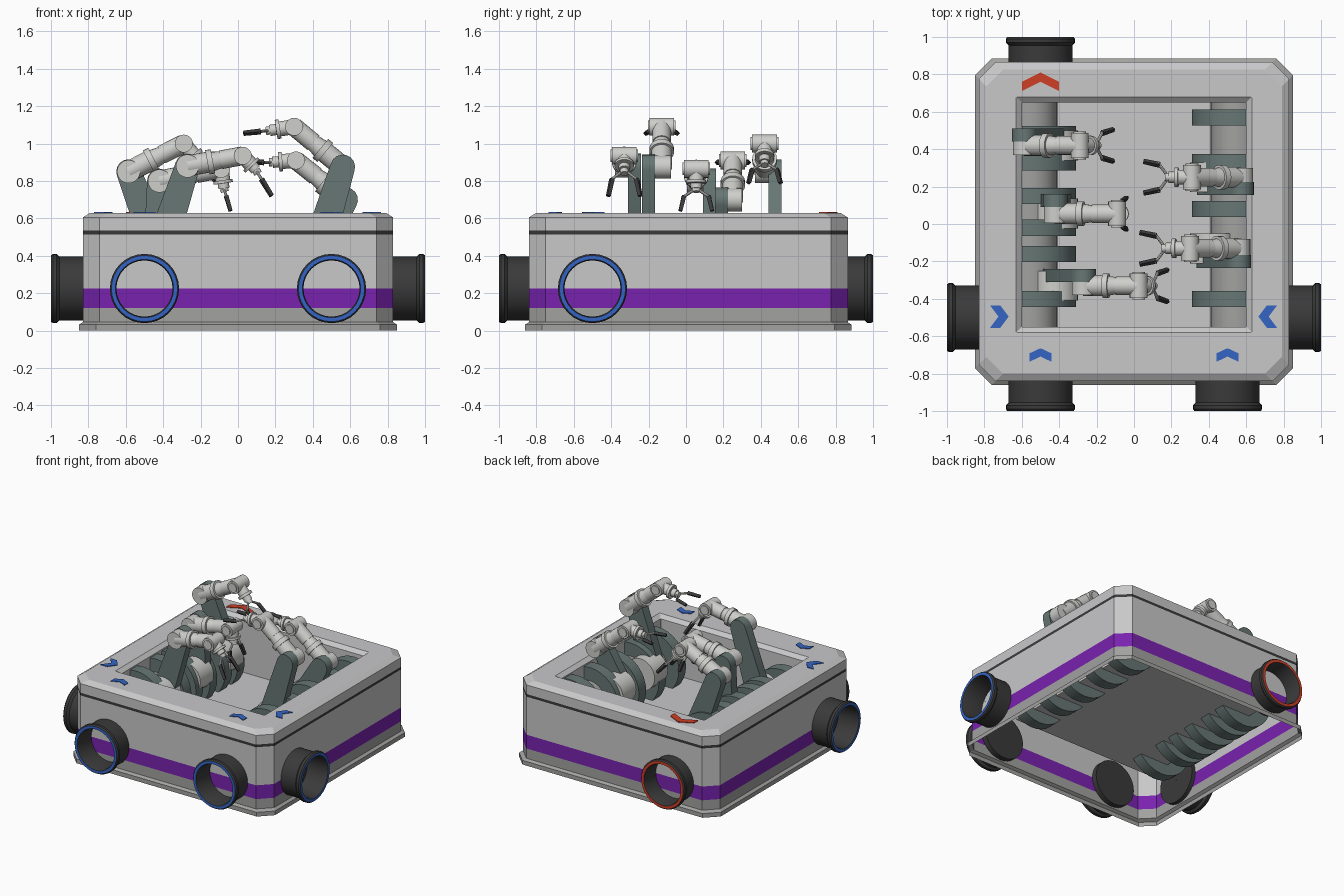
import bpy, bmesh, math
from mathutils import Vector, Matrix

if "Cube" in bpy.data.objects:
    bpy.data.objects.remove(bpy.data.objects["Cube"])


def material(name, rgb):
    m = bpy.data.materials.new(name)
    m.diffuse_color = (*rgb, 1)
    m.use_nodes = True
    m.node_tree.nodes["Principled BSDF"].inputs["Base Color"].default_value = m.diffuse_color
    return m


LIGHT = material("light grey", (0.58, 0.58, 0.59))
MID = material("mid grey", (0.36, 0.36, 0.355))
DARK = material("charcoal", (0.042, 0.042, 0.042))
PURPLE = material("purple", (0.19, 0.016, 0.43))
GREEN = material("grey green", (0.135, 0.185, 0.175))
BLUE = material("blue", (0.035, 0.13, 0.55))
RED = material("red", (0.62, 0.05, 0.02))
ARM = material("arm white", (0.62, 0.62, 0.60))


def finish(bm, name, mats, smooth=True):
    me = bpy.data.meshes.new(name)
    bm.normal_update()
    bm.to_mesh(me)
    bm.free()
    ob = bpy.data.objects.new(name, me)
    bpy.context.collection.objects.link(ob)
    for m in mats:
        me.materials.append(m)
    if smooth:
        bpy.ops.object.select_all(action='DESELECT')
        ob.select_set(True)
        bpy.context.view_layer.objects.active = ob
        bpy.ops.object.shade_smooth_by_angle(angle=math.radians(35))
    return ob


def add_rod(bm, p0, p1, r0, r1=None, seg=20):
    """Cylinder or cone between two points."""
    p0, p1 = Vector(p0), Vector(p1)
    d = p1 - p0
    rot = d.to_track_quat('Z', 'Y').to_matrix().to_4x4()
    bmesh.ops.create_cone(bm, cap_ends=True, segments=seg, radius1=r0,
                          radius2=r0 if r1 is None else r1, depth=d.length,
                          matrix=Matrix.Translation((p0 + p1) / 2) @ rot)


def add_prism(bm, pts, offset):
    """Polygon extruded by a vector."""
    f = bm.faces.new([bm.verts.new(p) for p in pts])
    new = bmesh.ops.extrude_face_region(bm, geom=[f])['geom']
    bmesh.ops.translate(bm, verts=[v for v in new if isinstance(v, bmesh.types.BMVert)], vec=offset)
    bmesh.ops.recalc_face_normals(bm, faces=bm.faces)


# --- housing: stacked chamfered rings, from foot flange over the rim into the well
def ring(bm, z, x, y0, y1, c):
    pts = [(x - c, y0), (x, y0 + c), (x, y1 - c), (x - c, y1),
           (-x + c, y1), (-x, y1 - c), (-x, y0 + c), (-x + c, y0)]
    return [bm.verts.new((px, py, z)) for px, py in pts]


def wall(z, out=0.0):
    return (z, 0.83 + out, -0.84 - out, 0.865 + out, 0.09)


rings = [wall(0, .02), wall(.032, .02), wall(.045), wall(.12), wall(.225), wall(.515),
         wall(.535), wall(.605), wall(.63, -.04),
         (.63, .63, -.58, .68, .002), (.605, .60, -.55, .65, .002), (.21, .60, -.55, .65, .002)]
band_mats = [1, 1, 1, 2, 0, 3, 0, 0, 0, 0, 0]
bm = bmesh.new()
loops = [ring(bm, *r) for r in rings]
for a, b, m in zip(loops, loops[1:], band_mats):
    for i in range(8):
        j = (i + 1) % 8
        bm.faces.new((a[i], a[j], b[j], b[i])).material_index = m
bm.faces.new(loops[-1])
finish(bm, "housing", [LIGHT, MID, PURPLE, DARK], smooth=False)


# --- round ports: lathed profile (radius, distance from the centre)
def port(name, x, y, angle, colour, seg=32):
    prof = [(.001, .80), (.17, .80), (.17, .955), (.185, .97), (.185, .99), (.177, 1.0),
            (.156, 1.0), (.15, .985), (.15, .83), (.001, .83)]
    bm = bmesh.new()
    rows = [[bm.verts.new((r * math.cos(2 * math.pi * k / seg), -t,
                           r * math.sin(2 * math.pi * k / seg))) for k in range(seg)]
            for r, t in prof]
    for n, (a, b) in enumerate(zip(rows, rows[1:])):
        for k in range(seg):
            j = (k + 1) % seg
            bm.faces.new((a[k], a[j], b[j], b[k])).material_index = 1 if n == 5 else 0
    bmesh.ops.recalc_face_normals(bm, faces=bm.faces)
    bm.transform(Matrix.Translation((x, y, .225)) @ Matrix.Rotation(angle, 4, 'Z'))
    finish(bm, name, [DARK, colour])


port("front_left_port", -.5, 0, 0, BLUE)
port("front_right_port", .5, 0, 0, BLUE)
port("right_port", 0, -.5, math.pi / 2, BLUE)
port("left_port", 0, -.5, -math.pi / 2, BLUE)
port("back_port", -.5, 0, math.pi, RED)


# --- direction arrows on the rim
def arrow(name, x, y, angle, w, h, t, colour):
    pts = [(-w, -h), (-w, t - h), (0, h), (w, t - h), (w, -h), (0, h - t)]
    bm = bmesh.new()
    add_prism(bm, [(px, py, 0) for px, py in pts], (0, 0, .005))
    bm.transform(Matrix.Translation((x, y, .63)) @ Matrix.Rotation(angle, 4, 'Z'))
    finish(bm, name, [colour], smooth=False)


arrow("output_arrow", -.5, .76, 0, .10, .05, .05, RED)
arrow("front_left_arrow", -.5, -.70, 0, .058, .036, .045, BLUE)
arrow("front_right_arrow", .5, -.70, 0, .058, .036, .045, BLUE)
arrow("left_arrow", -.72, -.495, -math.pi / 2, .06, .05, .055, BLUE)
arrow("right_arrow", .715, -.495, math.pi / 2, .06, .05, .055, BLUE)

# --- drive shafts with saddle discs on both sides of the well
for side, label, ys in ((-1, "left", (.48, .33, .15, -.02, -.16, -.40)),
                        (1, "right", (.57, .33, .08, -.16, -.40))):
    bm = bmesh.new()
    add_rod(bm, (side * .55, -.55, .36), (side * .55, .65, .36), .14, seg=32)
    finish(bm, label + "_shaft", [MID])
    bm = bmesh.new()
    for y in ys:
        add_rod(bm, (side * .55, y - .043, .36), (side * .55, y + .043, .36), .24, seg=32)
    finish(bm, label + "_saddles", [GREEN])


# --- robot arms: points given as (x, z) in the plane y
def capsule(a, b, ra, rb, y, n=8):
    """Outline of a tapered bar with round ends."""
    t = math.atan2(b[1] - a[1], b[0] - a[0])
    out = []
    for (cx, cz), r, start in ((b, rb, t - math.pi / 2), (a, ra, t + math.pi / 2)):
        for k in range(n + 1):
            g = start + math.pi * k / n
            out.append((cx + r * math.cos(g), y, cz + r * math.sin(g)))
    return out


def robot_arm(name, side, y, off, elbow, fore, wrist, tip):
    base = (side * .42, .42)
    P = lambda p, yy=y: Vector((p[0], yy, p[1]))
    ly = y + off
    s = math.copysign(1, off)
    # lower link plate
    bm = bmesh.new()
    add_prism(bm, capsule(base, elbow, .085, .066, ly - .035), (0, .07, 0))
    finish(bm, name + "_lower_link", [GREEN])
    # joints, forearm and wrist
    bm = bmesh.new()
    add_rod(bm, P(base, y - .08), P(base, y + .08), .12, seg=28)
    add_rod(bm, P(elbow, ly + s * .02), P(elbow, y - s * .05), .062)
    e, f, w, t = P(elbow), P(fore), P(wrist), P(tip)
    add_rod(bm, e, e.lerp(f, .42), .056)
    add_rod(bm, e.lerp(f, .36), e.lerp(f, .46), .066)
    add_rod(bm, e.lerp(f, .46), e.lerp(f, .62), .052, .044)
    add_rod(bm, e.lerp(f, .60), f, .050)
    add_rod(bm, P(fore, y - .066), P(fore, y + .066), .048)
    add_rod(bm, P(fore, y - .074), P(fore, y + .074), .034)
    add_rod(bm, f, f.lerp(w, .75), .040)
    add_rod(bm, f.lerp(w, .58), f.lerp(w, .74), .052)
    add_rod(bm, f.lerp(w, .75), w, .030)
    add_rod(bm, w, w.lerp(t, .15), .022)
    # spread gripper struts
    d = (t - w).normalized()
    roots = [w.lerp(t, .42) + Vector((0, q * .078, 0)) for q in (-1, 1)]
    for r in roots:
        add_rod(bm, w, r, .008, seg=8)
    finish(bm, name + "_arm", [ARM])
    # dark fingers
    bm = bmesh.new()
    for q, r in zip((-1, 1), roots):
        end = t + Vector((0, q * .085, 0))
        add_rod(bm, r - d * .01 - Vector((0, q * .012, 0)), end, .016, .014, seg=4)
    finish(bm, name + "_fingers", [DARK], smooth=False)


robot_arm("left_back", -1, .42, .055, (-.585, .85), (-.29, 1.0), (-.205, .90), (-.11, .79))
robot_arm("left_middle", -1, .055, .07, (-.42, .80), (-.09, .865), (-.075, .76), (-.04, .64))
robot_arm("left_front", -1, -.33, .055, (-.27, .88), (.025, .935), (.095, .86), (.18, .72))
robot_arm("right_back", 1, .25, -.06, (.575, .70), (.31, .91), (.185, .90), (.05, .90))
robot_arm("right_front", 1, -.13, -.07, (.56, .875), (.30, 1.09), (.17, 1.07), (.03, 1.055))
